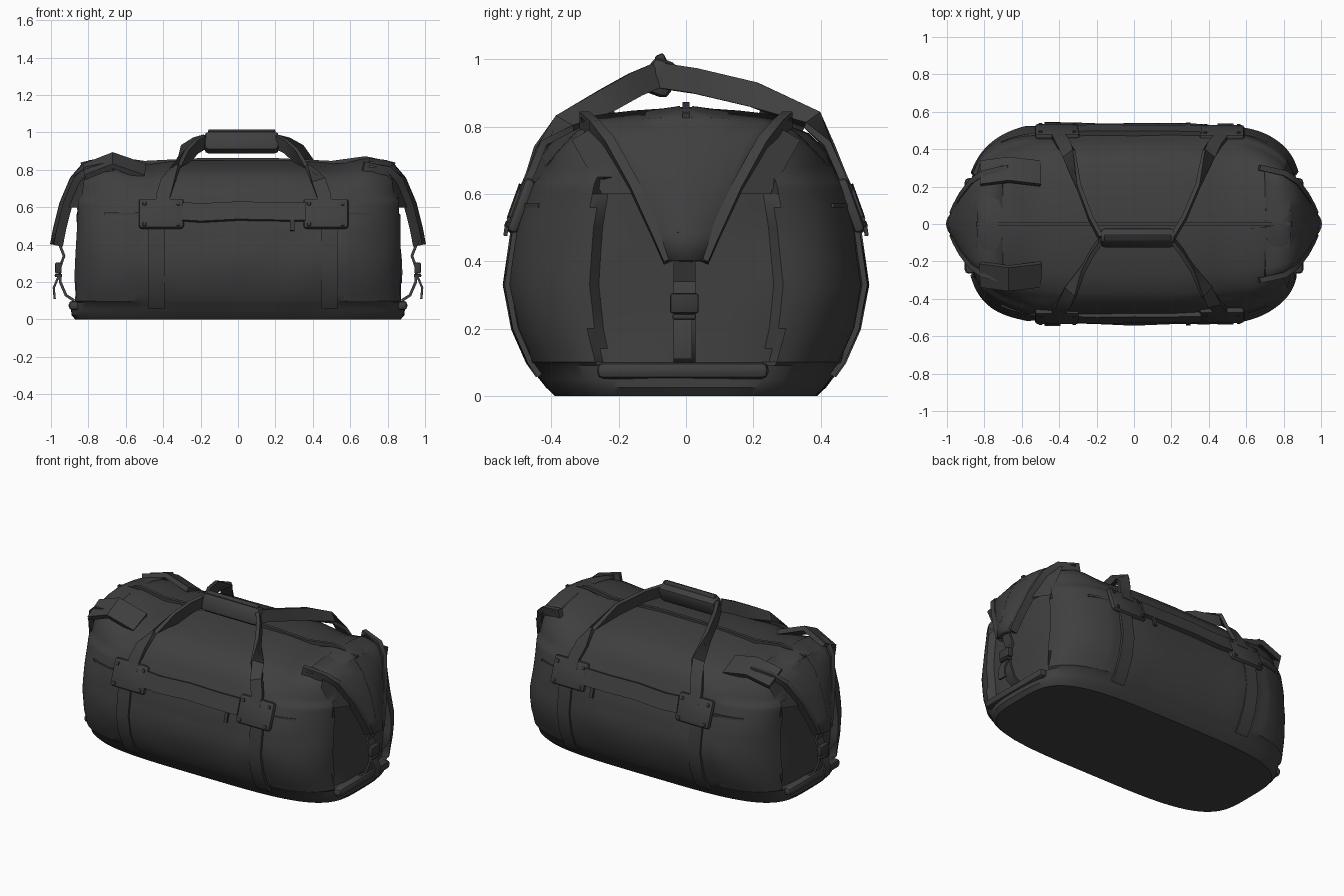
import bpy, bmesh, math
from mathutils import Vector, noise

if "Cube" in bpy.data.objects:
    bpy.data.objects.remove(bpy.data.objects["Cube"])


def material(name, v):
    m = bpy.data.materials.new(name)
    m.diffuse_color = (v, v, v, 1)
    m.use_nodes = True
    m.node_tree.nodes["Principled BSDF"].inputs["Base Color"].default_value = m.diffuse_color
    return m


FABRIC = material("charcoal fabric", 0.05)
HARDWARE = material("dark hardware", 0.04)

# body levels: height, half length, half depth
LEVELS = [(0.0, .87, .39), (.025, .89, .415), (.1, .89, .47), (.2, .885, .515),
          (.33, .88, .54), (.5, .875, .515), (.62, .875, .475), (.72, .865, .425),
          (.78, .86, .365), (.815, .85, .27), (.835, .83, .16), (.85, .8, .03)]


def level(z):
    for a, b in zip(LEVELS, LEVELS[1:]):
        if z <= b[0]:
            t = (z - a[0]) / (b[0] - a[0])
            return a[1] + (b[1] - a[1]) * t, a[2] + (b[2] - a[2]) * t
    return LEVELS[-1][1:]


def finish(name, bm, mat=FABRIC):
    bmesh.ops.recalc_face_normals(bm, faces=bm.faces)
    me = bpy.data.meshes.new(name)
    bm.to_mesh(me)
    bm.free()
    me.materials.append(mat)
    ob = bpy.data.objects.new(name, me)
    bpy.context.collection.objects.link(ob)
    return ob


def loft(name, rings, mat=FABRIC):
    """Closed skin through equal-length closed rings."""
    bm = bmesh.new()
    vs = [[bm.verts.new(p) for p in r] for r in rings]
    n = len(rings[0])
    for a, b in zip(vs, vs[1:]):
        for i in range(n):
            j = (i + 1) % n
            bm.faces.new((a[i], a[j], b[j], b[i]))
    bm.faces.new(vs[0])
    bm.faces.new(vs[-1])
    return finish(name, bm, mat)


def ribbon(name, pts, dirs, w, t, mat=FABRIC):
    """Flat webbing along a path, with a width direction at each point."""
    pts = [Vector(p) for p in pts]
    rings = []
    for i, p in enumerate(pts):
        tan = (pts[min(i + 1, len(pts) - 1)] - pts[max(i - 1, 0)]).normalized()
        d = Vector(dirs[i] if isinstance(dirs, list) else dirs)
        d = (d - tan * d.dot(tan)).normalized()
        nrm = tan.cross(d) * t / 2
        d = d * w / 2
        rings.append([p + d + nrm, p - d + nrm, p - d - nrm, p + d - nrm])
    return loft(name, rings, mat)


def box(name, loc, size, tilt=0, bevel=.02, mat=FABRIC):
    bm = bmesh.new()
    bmesh.ops.create_cube(bm, size=1)
    bmesh.ops.scale(bm, vec=size, verts=bm.verts)
    bmesh.ops.bevel(bm, geom=bm.edges[:], offset=bevel, segments=2, affect='EDGES', profile=.5)
    ob = finish(name, bm, mat)
    ob.location = loc
    ob.rotation_euler = (tilt, 0, 0)
    return ob


# main body: stacked rounded rings with corner sleeves, recessed ends and soft wrinkles
heights = sorted(set([l[0] for l in LEVELS] + [.05, .09, .14, .26, .4, .45, .56, .6, .635, .65, .68, .75]))
rings = []
for z in heights:
    hx, hy = level(z)
    ring = []
    for i in range(128):
        a = 2 * math.pi * i / 128
        c, s = math.cos(a), math.sin(a)
        x = hx * math.copysign(abs(c) ** .52, c)
        y = hy * math.copysign(abs(s) ** .52, s)
        if .095 < z < .64:
            if abs(x) > .8 and abs(y) < .26:
                x -= math.copysign(.03, x)
            elif abs(x) > .54:
                x += math.copysign(.01 * abs(c), x)
                y += math.copysign(.01 * abs(s), y)
        k = .012 * noise.noise(Vector((x * 4, y * 4, z * 4))) * min(1, z * 8)
        dz = 0
        if z > .7:
            dz = -.02 * math.exp(-((abs(x) - .5) / .12) ** 2) + .012 * math.exp(-((abs(x) - .7) / .08) ** 2)
        ring.append((x + k * c, y + k * s, z + dz))
    rings.append(ring)
loft("bag_body", rings)

# seam ridge along the top
ribbon("top_seam", [(x, 0, z) for x, z in
       [(-.84, .83), (-.68, .863), (-.5, .838), (-.2, .853), (.2, .853), (.5, .838), (.68, .863), (.84, .83)]],
       (0, 1, 0), .02, .02)

# folded corner peak on the left end
for sy in (-1, 1):
    ribbon("folded_corner", [(-.82, sy * .27, .79), (-.67, sy * .29, .85 if sy < 0 else .83), (-.5, sy * .27, .79)],
           (0, 1, -.5 * sy), .14, .03)

# tapering end flaps, their edging, closing straps and buckles
FLAP = [(.70, .84, .31), (.83, .815, .28), (.885, .75, .235), (.94, .62, .16), (.975, .48, .095), (.99, .4, .06)]
for sx in (-1, 1):
    bm = bmesh.new()
    grid = []
    for i, (x, z, w) in enumerate(FLAP):
        row = []
        for k in range(9):
            t = k / 4 - 1
            drop = .035 * t * t
            row.append(bm.verts.new((sx * (x - (drop if i > 0 else 0)), w * t, z - (drop * .8 if i < 2 else 0))))
        grid.append(row)
    for a, b in zip(grid, grid[1:]):
        for k in range(8):
            bm.faces.new((a[k], a[k + 1], b[k + 1], b[k]))
    flap = finish("end_flap", bm)
    mod = flap.modifiers.new("thickness", 'SOLIDIFY')
    mod.thickness = .03
    mod.offset = 0
    for sy in (-1, 1):
        ribbon("flap_edging", [(sx * (x - .03), sy * (w - .008), z - (.02 if i < 2 else 0))
                               for i, (x, z, w) in enumerate(FLAP)], (0, 1, 0), .03, .05)
        # side gusset closing the fold behind the flap
        bm = bmesh.new()
        pts = [(x - .035, w, z - .02) for x, z, w in FLAP[1:4]] + [(.84, .25, .6), (.82, .34, .76)]
        bm.faces.new([bm.verts.new((sx * x, sy * y, z)) for x, y, z in pts])
        finish("flap_gusset", bm)
    ribbon("flap_seam", [(sx * (x + .004), -.02, z + .004) for x, z, w in FLAP[:5]], (0, 1, 0), .012, .02)
    ribbon("closing_strap", [(sx * x, -.005, z) for x, z in
           [(.965, .43), (.93, .34), (.955, .27), (.95, .2), (.92, .13), (.875, .1)]], (0, 1, 0), .065, .015)
    box("buckle", (sx * .96, -.005, .275), (.035, .085, .06), 0, .008, HARDWARE)
    box("buckle_slider", (sx * .96, -.005, .235), (.04, .07, .016), 0, .005, HARDWARE)
    ribbon("strap_tail", [(sx * x, -.01, z) for x, z in
           [(.955, .24), (.985, .17), (.98, .11)]], (0, 1, 0), .055, .012)
    box("end_hem", (sx * .875, -.01, .075), (.06, .51, .05), 0, .02)

# features shared by the front and the back
for sy in (-1, 1):
    def skin(x, z, off):
        return (x, sy * (level(z)[1] * (1 - abs(x / .88) ** 3.85) ** .26 + off), z)

    tilt = sy * math.radians(20)
    for x in (-.41, .47):
        pad = skin(x, .565, .008)
        box("strap_pad", pad, (.24, .035, .17), tilt, .016)
        for dx in (-.09, .09):
            for dz in (-.055, .055):
                box("rivet", (x + dx, pad[1] + sy * (.018 - dz * .36), pad[2] + dz), (.02, .012, .02), tilt, .004, HARDWARE)
    # vertical webbing
    for x in (-.435, .49):
        ribbon("side_webbing", [skin(x, z, .006) for z in (.06, .1, .2, .33, .5)], (1, 0, 0), .085, .016)
    # stowed grip band between the pads
    ribbon("grip_band", [skin(x, .575 + dz, .01) for x, dz in
           [(-.3, .0), (-.2, -.006), (0, .004), (.2, 0), (.36, .0)]], (0, -sy * .36, 1), .1, .03)
    # pocket seams running to the ends
    for x0, x1 in ((-.71, -.5), (.56, .71)):
        ribbon("pocket_seam", [skin(x0 + (x1 - x0) * i / 4, .565, .008) for i in range(5)], (0, 0, 1), .012, .014)
    ribbon("zip_pull", [skin(.29, z, .02) for z in (.53, .5, .475)], (1, 0, 0), .022, .012, HARDWARE)
    # carry handle straps rising to the shared grip
    up = (0, sy * .35, 1)
    for s, x0, x1 in ((-1, -.40, -.19), (1, .46, .22)):
        if sy < 0:
            mid = [(.12, -.43, .74), (.3, -.36, .81), (.62, -.24, .875), (.85, -.15, .925), (1.05, -.09, .95)]
        else:
            mid = [(.12, .425, .74), (.25, .375, .82), (.5, .2, .895), (.8, .03, .935), (1.05, -.07, .95)]
        pts = [skin(x0, .6, .015), skin(x0, .66, .015)] + [(x0 + (x1 - x0) * f, y, z) for f, y, z in mid]
        side = (1, 0, 0)
        dirs = [side, side, (1, 0, -s * .3), (-s * .8, sy * .25, .6)] + [up] * 3
        if s > 0:
            dirs = [side, side, side, (.8, -sy * .25, -.6)] + [(0, -sy * .35, -1)] * 3
        ribbon("handle_strap", pts, dirs, .075, .022)

# wrapped grip joining both handles
box("handle_grip", (.02, -.075, .945), (.4, .085, .11), math.radians(-20), .025)
box("grip_fastener", (.02, -.075, 1.0), (.36, .03, .03), math.radians(25), .008, HARDWARE)

# shading
for ob in bpy.context.scene.objects:
    ob.select_set(True)
    bpy.context.view_layer.objects.active = ob
bpy.ops.object.shade_smooth_by_angle(angle=math.radians(35))
